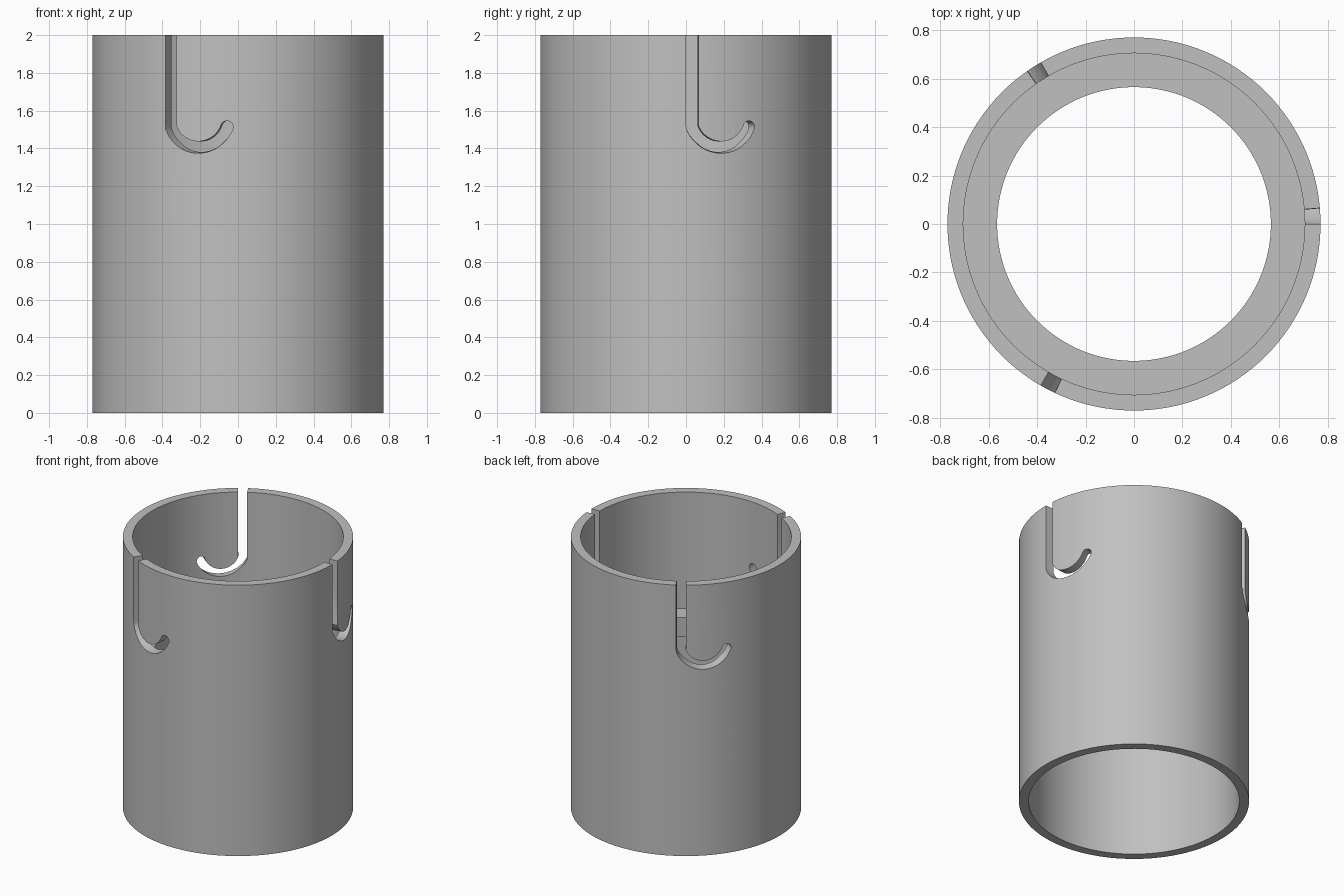
import bpy, bmesh, math

cube = bpy.data.objects.get("Cube")
if cube:
    bpy.data.objects.remove(cube, do_unlink=True)

R_OUT, R_IN, R_LEDGE, HEIGHT = 0.77, 0.705, 0.565, 2.0
SEGMENTS = 128

grey = bpy.data.materials.new("plain grey")
grey.use_nodes = True
colour = (0.53, 0.53, 0.53, 1)
grey.diffuse_color = colour
grey.node_tree.nodes["Principled BSDF"].inputs["Base Color"].default_value = colour


def polar(r, a, z):
    return (r * math.cos(a), r * math.sin(a), z)


def make_object(name, bm):
    bmesh.ops.recalc_face_normals(bm, faces=bm.faces)
    mesh = bpy.data.meshes.new(name)
    bm.to_mesh(mesh)
    bm.free()
    mesh.materials.append(grey)
    obj = bpy.data.objects.new(name, mesh)
    bpy.context.collection.objects.link(obj)
    return obj


def bridge(bm, a, b):
    n = len(a)
    for i in range(n):
        j = (i + 1) % n
        bm.faces.new((a[i], a[j], b[j], b[i]))


def make_sleeve():
    # Tube with an inner ring-shaped ledge, turned from one closed profile
    profile = [(R_OUT, 0), (R_OUT, HEIGHT), (R_IN, HEIGHT), (R_IN, 1.14),
               (R_LEDGE, 1.14), (R_LEDGE, 1.0), (R_IN, 1.0), (R_IN, 0)]
    bm = bmesh.new()
    rings = [[bm.verts.new(polar(r, math.tau * k / SEGMENTS, z)) for r, z in profile]
             for k in range(SEGMENTS)]
    for k in range(SEGMENTS):
        bridge(bm, rings[k], rings[(k + 1) % SEGMENTS])
    return make_object("slotted_sleeve", bm)


def slot_sections():
    # Pairs of edge points (distance round the tube, height) along the J slot;
    # the last value is how far the lower wall tapers inwards
    half, radius, cs, cz = 0.033, 0.1656, 0.189, 1.57
    sections = [((0, 2.1), (2 * half, 2.1), 0), ((0, 1.53), (2 * half, 1.53), 0)]
    steps = 20
    end = math.radians(70)
    for i in range(steps + 1):
        a = -end + 2 * end * i / steps
        s, c = math.sin(a), math.cos(a)
        lo, hi = radius + half, radius - half
        taper = 0.013 * min(1, i / 4, (steps - i) / 4)
        sections.append(((cs + lo * s, cz - lo * c), (cs + hi * s, cz - hi * c), taper))
    # Rounded end
    s, c = math.sin(end), math.cos(end)
    for i in range(1, 7):
        t = math.radians(14 * i)
        w, f = half * math.cos(t), half * math.sin(t)
        px, pz = cs + radius * s + f * c, cz - radius * c + f * s
        sections.append(((px + w * s, pz - w * c), (px - w * s, pz + w * c), 0))
    return sections


def make_cutter(turn):
    bm = bmesh.new()
    r0, r1 = R_IN - 0.03, R_OUT + 0.03
    rows = []
    for (s0, z0), (s1, z1), taper in slot_sections():
        length = math.hypot(s1 - s0, z1 - z0)
        ds, dz = (s1 - s0) / length * taper, (z1 - z0) / length * taper
        points = [(r0, s0 + ds, z0 + dz), (r1, s0, z0), (r1, s1, z1), (r0, s1, z1)]
        rows.append([bm.verts.new(polar(r, turn + s / R_OUT, z)) for r, s, z in points])
    for a, b in zip(rows, rows[1:]):
        bridge(bm, a, b)
    bm.faces.new(rows[0])
    bm.faces.new(rows[-1])
    bmesh.ops.triangulate(bm, faces=bm.faces)
    cutter = make_object("slot_cutter", bm)
    cutter.hide_render = True
    return cutter


sleeve = make_sleeve()
bpy.context.view_layer.objects.active = sleeve

# Three J slots spaced evenly round the rim
for k in range(3):
    cutter = make_cutter(math.tau * k / 3)
    mod = sleeve.modifiers.new("slot", 'BOOLEAN')
    mod.operation = 'DIFFERENCE'
    mod.solver = 'EXACT'
    mod.object = cutter
    bpy.ops.object.modifier_apply(modifier=mod.name)
    bpy.data.objects.remove(cutter, do_unlink=True)

bpy.ops.object.select_all(action='DESELECT')
sleeve.select_set(True)
bpy.ops.object.shade_smooth_by_angle(angle=math.radians(30))
